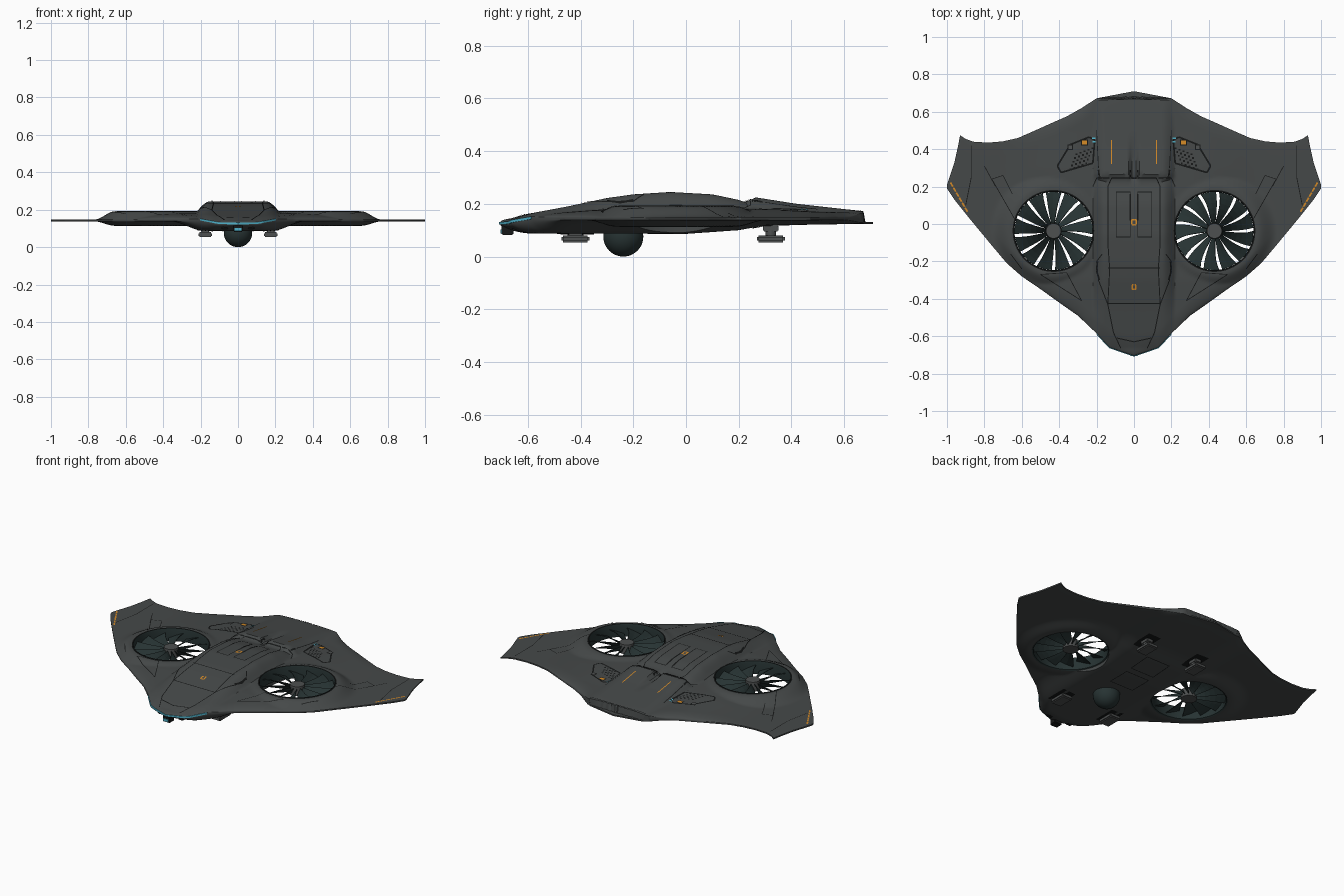
import bpy, bmesh
from math import pi, sin, cos, sqrt, radians, hypot
from mathutils import Vector, Matrix

if "Cube" in bpy.data.objects:
    bpy.data.objects.remove(bpy.data.objects["Cube"])


def material(name, r, g, b):
    m = bpy.data.materials.new(name)
    m.use_nodes = True
    m.diffuse_color = (r, g, b, 1)
    m.node_tree.nodes["Principled BSDF"].inputs["Base Color"].default_value = (r, g, b, 1)
    return m


HULL = material("hull grey", 0.06, 0.066, 0.066)
LINE = material("seam black", 0.008, 0.009, 0.009)
FAN = material("fan dark teal", 0.02, 0.033, 0.033)
ORANGE = material("marking orange", 0.65, 0.25, 0.02)
CYAN = material("light cyan", 0.08, 0.45, 0.6)
GEAR = material("gear grey", 0.075, 0.08, 0.08)


def finish(name, bm, *mats, angle=None):
    bmesh.ops.recalc_face_normals(bm, faces=bm.faces)
    mesh = bpy.data.meshes.new(name)
    bm.to_mesh(mesh)
    bm.free()
    ob = bpy.data.objects.new(name, mesh)
    bpy.context.collection.objects.link(ob)
    for m in mats:
        mesh.materials.append(m)
    if angle:
        smooth(ob, angle)
    return ob


def activate(ob):
    bpy.ops.object.select_all(action='DESELECT')
    ob.select_set(True)
    bpy.context.view_layer.objects.active = ob


def smooth(ob, angle):
    activate(ob)
    bpy.ops.object.shade_smooth_by_angle(angle=radians(angle))


def lerp(table, v):
    for (a, p), (b, q) in zip(table, table[1:]):
        if v <= b:
            return p + (q - p) * max(0, (v - a) / (b - a))
    return table[-1][1]


def step(a, b, v):
    t = min(1, max(0, (v - a) / (b - a)))
    return t * t * (3 - 2 * t)


# Planform edges and lengthwise height profiles
FRONT = [(0, -.705), (.06, -.685), (.13, -.66), (.15, -.64), (.2, -.585), (.3, -.49), (.4, -.42), (.5, -.348),
         (.6, -.28), (.68, -.21), (.76, -.115), (.88, .03), (.96, .13), (1, .19)]
REAR = [(0, .71), (.2, .672), (.28, .62), (.36, .575), (.44, .54), (.54, .495), (.62, .46), (.7, .442),
        (.78, .435), (.86, .44), (.9, .455), (.93, .475), (.94, .42), (.96, .33), (1, .21)]
DECK = [(-.7, .14), (-.5, .165), (-.3, .18), (0, .186), (.3, .18), (.5, .17), (.7, .166)]
HUMP = [(-.7, .14), (-.6, .162), (-.45, .19), (-.3, .222), (-.2, .236), (-.06, .245), (.1, .236),
        (.2, .215), (.235, .203), (.255, .226), (.42, .2), (.6, .18), (.72, .168)]
BELLY = [(-.7, .1), (-.6, .088), (0, .086), (.2, .1), (.3, .118), (.72, .125)]
FAN_X, FAN_Y, FAN_R = .43, -.037, .215


def edge_z(x, y):
    return lerp([(0, .126), (.1, .128), (.2, .147), (.3, .143)], abs(x)) if y < 0 else .143


def shell(x, y, up):
    """Height of the upper or lower hull skin."""
    ax = abs(x)
    if ax < .2 and y > .674:  # thin tail flap
        return .132 if up else .124
    pod = 1 - step(.23, .335, hypot(ax - FAN_X, y - FAN_Y))
    tail = (1 - step(.18, .3, ax)) * (y > 0)
    if up:
        base = .148
        groove = .022 * (1 - step(.01, .03, ax)) * step(.23, .25, y) * (1 - step(.26, .5, y))
        inner = max(base + (lerp(DECK, y) - base) * (1 - step(.3, .72, ax)),
                    base + (lerp(HUMP, y) - base) * (1 - step(.15, .28, ax)) - groove,
                    base + (.191 - base) * pod)
        rim = edge_z(x, y) + .004 + .02 * tail
    else:
        base = .137
        inner = min(base + (lerp(BELLY, y) - base) * (1 - step(.18, .36, ax)),
                    base + (.114 - base) * pod)
        rim = edge_z(x, y) - .004 - .012 * tail
    e = max(0, min((y - lerp(FRONT, ax)) * .75, (lerp(REAR, ax) - y) * .9))
    s = min(1, e / .07)
    return rim + (inner - rim) * sqrt(1 - (1 - s) ** 2)


def top(x, y):
    return shell(x, y, True) + .003


def under(x, y):
    return shell(x, y, False) - .003


# Hull: closed upper and lower skins with two fan holes
bm = bmesh.new()
NX, NY = 100, 90
grids = []
for up in (True, False):
    grid = []
    for i in range(-NX, NX + 1):
        x = i / NX
        a, b = lerp(FRONT, abs(x)), lerp(REAR, abs(x))
        ys = [a + (b - a) * (.5 - .5 * cos(pi * j / NY)) for j in range(NY + 1)]
        grid.append([bm.verts.new((x, y, shell(x, y, up))) for y in ys])
    grids.append(grid)
    for c, d in zip(grid, grid[1:]):
        for j in range(NY):
            bm.faces.new((c[j], d[j], d[j + 1], c[j + 1]))
loops = [[c[0] for c in g] + g[-1][1:] + [c[-1] for c in g[-2::-1]] + g[0][-2:0:-1] for g in grids]
for k in range(len(loops[0])):
    u, v = loops
    bm.faces.new((u[k - 1], u[k], v[k], v[k - 1]))
hull = finish("hull", bm, HULL)
for s in (-1, 1):
    bm = bmesh.new()
    bmesh.ops.create_cone(bm, cap_ends=True, segments=64, radius1=FAN_R, radius2=FAN_R, depth=1,
                          matrix=Matrix.Translation((s * FAN_X, FAN_Y, .1)))
    cutter = finish("fan_cutter", bm, HULL)
    cutter.hide_render = True
    mod = hull.modifiers.new("fan_hole", 'BOOLEAN')
    mod.operation, mod.solver, mod.object = 'DIFFERENCE', 'EXACT', cutter
    activate(hull)
    bpy.ops.object.modifier_apply(modifier=mod.name)
    bpy.data.objects.remove(cutter)
smooth(hull, 35)

# Ducted fans: liner ring with dark lip, hub and pitched blades
for s, side in ((1, "left"), (-1, "right")):
    at = Vector((s * FAN_X, FAN_Y, 0))
    bm = bmesh.new()
    prof = [(.216, .112), (.219, .194), (.212, .194), (.209, .185), (.209, .116)]
    N = 64
    rings = [[bm.verts.new(at + Vector((r * cos(2 * pi * k / N), r * sin(2 * pi * k / N), z)))
              for r, z in prof] for k in range(N)]
    for k in range(N):
        for j in range(5):
            f = bm.faces.new((rings[k - 1][j - 1], rings[k][j - 1], rings[k][j], rings[k - 1][j]))
            f.material_index = int(j == 2)
    finish(side + "_duct_ring", bm, FAN, LINE, angle=30)
    bm = bmesh.new()
    bmesh.ops.create_cone(bm, cap_ends=True, segments=32, radius1=.045, radius2=.04, depth=.055,
                          matrix=Matrix.Translation(at + Vector((0, 0, .152))))
    finish(side + "_fan_hub", bm, GEAR, angle=30)
    bm = bmesh.new()
    BL = 13
    for k in range(BL):
        rows = []
        for j in range(7):
            f = j / 6
            r = .035 + .174 * f
            a0 = 2 * pi * k / BL + s * .08 * f * f
            span = 2 * pi / BL * (.9 - .13 * sin(pi * f * .8))
            rows.append([bm.verts.new(at + Vector((r * cos(a0 + span * c), r * sin(a0 + span * c),
                         .152 + s * (c - .5) * .034))) for c in (0, .5, 1)])
        for p, q in zip(rows, rows[1:]):
            for c in range(2):
                bm.faces.new((p[c], p[c + 1], q[c + 1], q[c]))
    fan = finish(side + "_fan_blades", bm, FAN)
    fan.modifiers.new("thickness", 'SOLIDIFY').thickness = .003


# Flat strips draped over the hull skin for seams and markings
def drape(name, paths, width, mat, mirror=True, skin=top, lift=0.0):
    bm = bmesh.new()
    for path in paths:
        for s in ((1, -1) if mirror else (1,)):
            for p, q in zip(path, path[1:]):
                p, q = Vector((p[0] * s, p[1])), Vector((q[0] * s, q[1]))
                n = max(1, int((q - p).length / .02))
                d = (q - p).normalized()
                w = Vector((-d.y, d.x)) * width / 2
                pts = [p.lerp(q, k / n) for k in range(n + 1)]
                edge = [[bm.verts.new((v.x, v.y, skin(v.x, v.y) + lift)) for v in (c - w, c + w)] for c in pts]
                for a, b in zip(edge, edge[1:]):
                    bm.faces.new((a[0], b[0], b[1], a[1]))
    ob = finish(name, bm, mat)
    for f in ob.data.polygons:
        if (f.normal.z > 0) != (skin is top):
            f.flip()


def box_path(x, y, w, h):
    return [(x - w, y - h), (x + w, y - h), (x + w, y + h), (x - w, y + h), (x - w, y - h)]


VENT = [(.21, .45), (.24, .465), (.34, .425), (.41, .31), (.39, .275), (.22, .325), (.21, .45)]
drape("spine_seams", [
    [(.07, -.665), (.11, -.58), (.14, -.43), (.13, -.24), (.14, -.1), (.14, .2), (.12, .245), (0, .245)],
    [(0, -.425), (.14, -.425)], [(0, -.235), (.14, -.235)], [(0, -.63), (.09, -.61)],
    [(.02, .17), (.095, .17), (.095, -.07), (.02, -.07), (.02, .17)],
    [(.14, -.43), (.19, -.3), (.2, -.2), (.17, -.16)], [(.13, .245), (.2, .245), (.22, .2)]], .005, LINE)
drape("shoulder_slots", [[(.185, -.3), (.2, -.25), (.195, -.2)], [(.185, .25), (.19, .29)],
                         [(.02, .25), (.02, .29)], [(.02, .02), (.02, .16)]], .009, LINE)
drape("wing_seams", [
    [(.28, -.41), (.36, -.26), (.5, -.27)], [(.28, -.41), (.5, -.27)],
    [(.64, .03), (.76, .24), (.7, .26), (.65, .16)], [(.74, .2), (.8, .31)],
    [(.87, .42), (.87, .25), (.9, .1)], [(.6, -.24), (.66, -.16)]], .004, LINE)
drape("tail_seams", [[(0, .668), (.19, .662)], [(.19, .3), (.2, .5)]], .004, LINE)
drape("vent_outline", [VENT], .009, LINE)
drape("vent_holes", [[(x - .005, y), (x + .005, y)] for x, y in
                     ((.255 + .021 * i - .008 * j, .325 + .02 * j - .008 * i)
                      for i in range(5) for j in range(5))], .01, LINE)
drape("vent_knob_rims", [[(.326, .41), (.356, .41)], [(.246, .436), (.284, .436)]], .03, LINE)
drape("vent_knobs", [[(.331, .41), (.351, .41)]], .02, GEAR, lift=.002)
drape("vent_orange_marks", [[(.251, .436), (.279, .436)]], .02, ORANGE, lift=.002)
drape("vent_cyan_marks", [[(.207, .458), (.225, .458)], [(.207, .44), (.222, .44)]], .007, CYAN, lift=.002)
drape("tail_orange_lines", [[(.12, .32), (.12, .45)]], .006, ORANGE)
drape("wingtip_orange_dashes", [[(.89 + .0157 * k, .065 + .027 * k), (.903 + .0157 * k, .087 + .027 * k)]
                                for k in range(6)], .009, ORANGE)
drape("hatch_markers", [box_path(0, .01, .011, .014),
                        [(-.004, -.326), (-.01, -.326), (-.01, -.35), (.01, -.35), (.01, -.326), (.004, -.326)]],
      .008, ORANGE, False)
drape("belly_seams", [box_path(0, y, .08, .07) for y in (-.04, .14)], .005, LINE, False, under)


def box(name, at, size, mat, bevel=0.0):
    bm = bmesh.new()
    bmesh.ops.create_cube(bm, size=1, matrix=Matrix.Translation(at) @ Matrix.Diagonal((*size, 1)))
    if bevel:
        bmesh.ops.bevel(bm, geom=bm.edges[:], offset=bevel, segments=2, affect='EDGES')
    finish(name, bm, mat)


# Landing pads, struts and dark gear wells
for s, side in ((1, "left"), (-1, "right")):
    for y, end in ((-.42, "front"), (.322, "rear")):
        roof = under(s * .175, y)
        drape(f"{side}_{end}_gear_well", [[(s * .175, y - .07), (s * .175, y + .07)]], .085, LINE, False, under)
        box(f"{side}_{end}_pad", (s * .175, y, .067), (.072, .106, .026), GEAR, .006)
        box(f"{side}_{end}_strut_cap", (s * .175, y, roof - .008), (.045, .06, .026), GEAR, .005)
        bm = bmesh.new()
        bmesh.ops.create_cone(bm, cap_ends=True, segments=20, radius1=.02, radius2=.02, depth=roof - .07,
                              matrix=Matrix.Translation((s * .175, y, roof / 2 + .035)))
        finish(f"{side}_{end}_strut", bm, GEAR, angle=40)
    box(side + "_nose_sensor", (s * .07, -.645, .106), (.035, .03, .02), LINE, .004)

# Sensor ball, nose camera and nose light strip
bm = bmesh.new()
bmesh.ops.create_uvsphere(bm, u_segments=40, v_segments=24, radius=.076,
                          matrix=Matrix.Translation((0, -.238, .076)))
finish("sensor_ball", bm, FAN, angle=60)
box("nose_camera", (0, -.678, .1), (.05, .045, .038), LINE, .004)
box("nose_camera_lens", (0, -.702, .095), (.036, .006, .016), CYAN)
bm = bmesh.new()
strip = []
for i in range(-20, 21):
    x = i / 100
    y, z = lerp(FRONT, abs(x)) - .004, edge_z(x, -1)
    strip.append([bm.verts.new((x * 1.01, y, z + d)) for d in (-.005, .005)])
for a, b in zip(strip, strip[1:]):
    bm.faces.new((a[0], b[0], b[1], a[1]))
finish("nose_light_strip", bm, CYAN).modifiers.new("thickness", 'SOLIDIFY').thickness = .004
